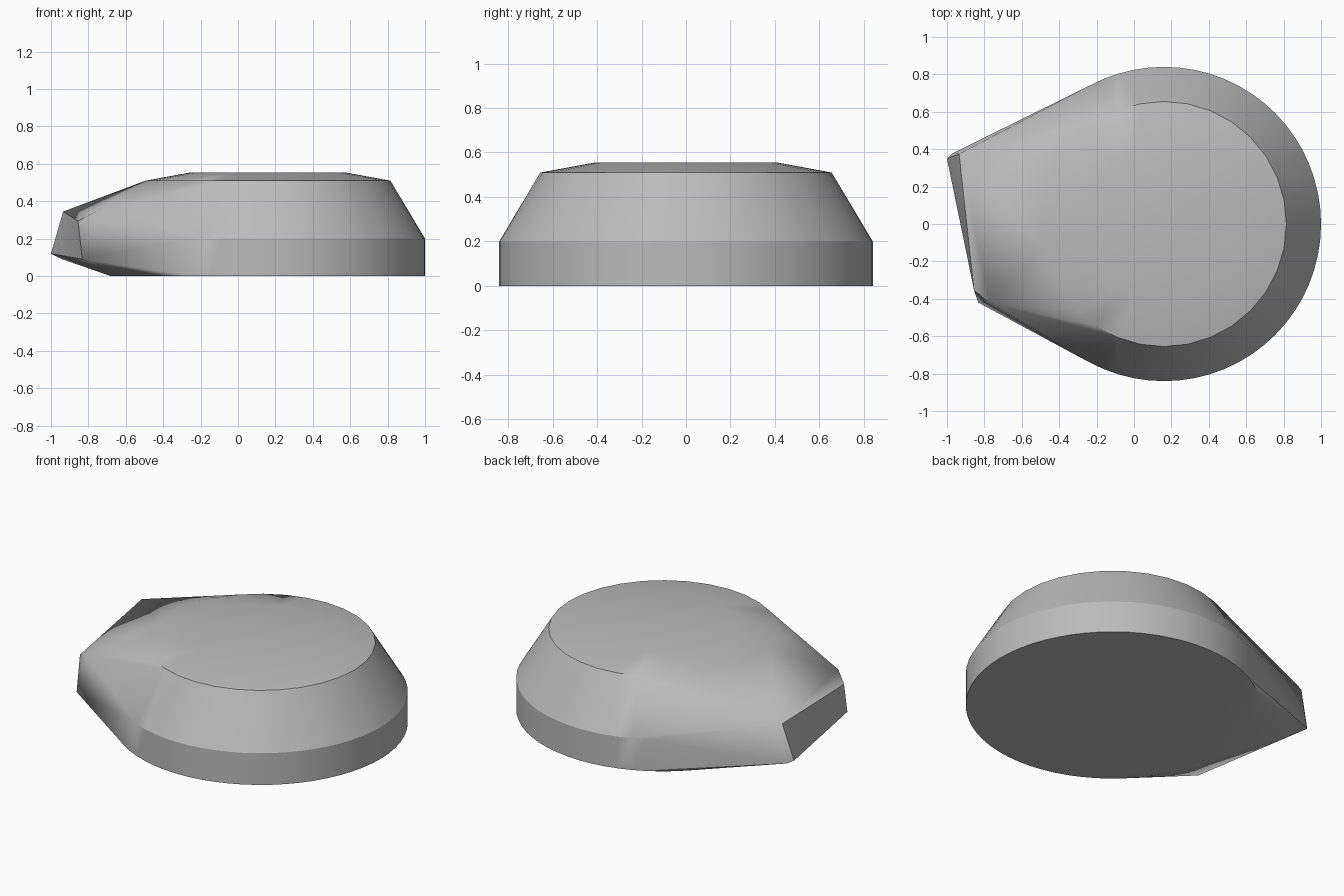
import bpy, bmesh, math

old = bpy.data.objects.get("Cube")
if old:
    bpy.data.objects.remove(old, do_unlink=True)

# Plain grey material
grey = bpy.data.materials.new("light_grey")
grey.use_nodes = True
colour = (0.5, 0.5, 0.5, 1)
grey.diffuse_color = colour
grey.node_tree.nodes["Principled BSDF"].inputs["Base Color"].default_value = colour

bm = bmesh.new()

# Round body: stacked rings as (radius, height, sides)
CENTRE_X = 0.16
for radius, height, sides in [(0.84, 0, 64), (0.84, 0.2, 64), (0.655, 0.51, 32), (0.41, 0.555, 32)]:
    for i in range(sides):
        a = math.tau * i / sides
        bm.verts.new((CENTRE_X + radius * math.cos(a), radius * math.sin(a), height))

# Skewed, chamfered nose block
nose = [
    (-0.935, 0.375, 0.345), (-1.0, 0.35, 0.12), (-0.97, 0.378, 0.105), (-0.94, 0.36, 0.09),
    (-0.855, -0.355, 0.295), (-0.77, -0.42, 0.34), (-0.833, -0.42, 0.09),
]
for p in nose:
    bm.verts.new(p)

# Wrap body and nose in one tight skin
hull = bmesh.ops.convex_hull(bm, input=bm.verts[:])
loose = [v for v in bm.verts if not v.link_faces]
bmesh.ops.delete(bm, geom=loose, context='VERTS')
bmesh.ops.dissolve_limit(bm, angle_limit=math.radians(0.5), verts=bm.verts[:], edges=bm.edges[:])
bmesh.ops.recalc_face_normals(bm, faces=bm.faces[:])

mesh = bpy.data.meshes.new("pebble_body")
bm.to_mesh(mesh)
bm.free()
mesh.materials.append(grey)
body = bpy.data.objects.new("pebble_body", mesh)
bpy.context.collection.objects.link(body)

# Smooth sides, crisp rims
bpy.ops.object.select_all(action='DESELECT')
body.select_set(True)
bpy.context.view_layer.objects.active = body
bpy.ops.object.shade_smooth_by_angle(angle=math.radians(30))
